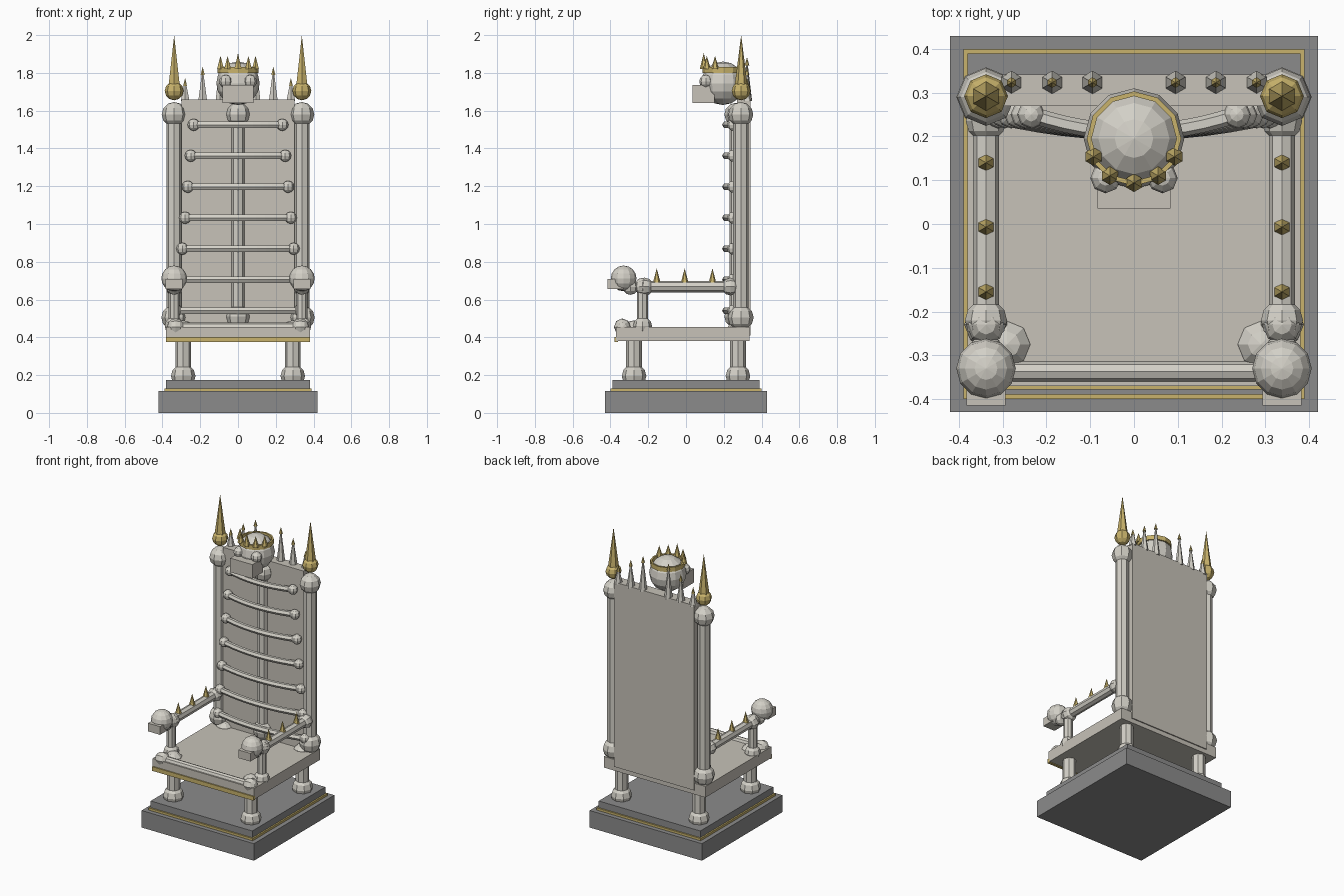
import bpy, bmesh, math
from mathutils import Vector, Matrix

cube = bpy.data.objects.get("Cube")
if cube:
    bpy.data.objects.remove(cube, do_unlink=True)


def material(name, rgb):
    m = bpy.data.materials.new(name)
    m.use_nodes = True
    m.diffuse_color = (*rgb, 1)
    m.node_tree.nodes["Principled BSDF"].inputs["Base Color"].default_value = (*rgb, 1)
    return m


BONE = material("pale bone", (0.65, 0.63, 0.57))
SEAT = material("aged bone", (0.57, 0.54, 0.48))
GOLD = material("gold", (0.58, 0.45, 0.15))
STONE = material("dark stone", (0.26, 0.26, 0.26))


def add_object(name, bm, mat):
    mesh = bpy.data.meshes.new(name)
    bm.to_mesh(mesh)
    bm.free()
    mesh.materials.append(mat)
    obj = bpy.data.objects.new(name, mesh)
    bpy.context.collection.objects.link(obj)
    return obj


def box(name, low, high, mat):
    low, high = Vector(low), Vector(high)
    bm = bmesh.new()
    place = Matrix.Translation((low + high) / 2) @ Matrix.Diagonal((*(high - low), 1))
    bmesh.ops.create_cube(bm, size=1, matrix=place)
    return add_object(name, bm, mat)


def ball(name, centre, radius, mat, segments=8, rings=6):
    bm = bmesh.new()
    bmesh.ops.create_uvsphere(bm, u_segments=segments, v_segments=rings, radius=radius,
                              matrix=Matrix.Translation(centre))
    return add_object(name, bm, mat)


def spike(name, base, radius, height, mat):
    bm = bmesh.new()
    bmesh.ops.create_cone(bm, cap_ends=True, segments=6, radius1=radius, radius2=0, depth=height,
                          matrix=Matrix.Translation(Vector(base) + Vector((0, 0, height / 2))))
    return add_object(name, bm, mat)


def bone(name, start, end, radius, knob_start, knob_end):
    """Eight-sided shaft with a faceted knob at each end."""
    start, end = Vector(start), Vector(end)
    axis = end - start
    turn = axis.to_track_quat('Z', 'Y').to_matrix().to_4x4()
    bm = bmesh.new()
    bmesh.ops.create_cone(bm, cap_ends=True, segments=8, radius1=radius, radius2=radius,
                          depth=axis.length, matrix=Matrix.Translation((start + end) / 2) @ turn)
    for point, knob in ((start, knob_start), (end, knob_end)):
        bmesh.ops.create_uvsphere(bm, u_segments=8, v_segments=6, radius=knob,
                                  matrix=Matrix.Translation(point) @ turn)
    return add_object(name, bm, BONE)


def rib(name, half_width, z):
    """Forward-bowed tube with a knob at each end."""
    curve = bpy.data.curves.new(name, 'CURVE')
    curve.dimensions = '3D'
    curve.bevel_depth = 0.019
    curve.bevel_resolution = 1
    steps = 12
    spline = curve.splines.new('POLY')
    spline.use_smooth = False
    spline.points.add(steps)
    for i, point in enumerate(spline.points):
        t = 2 * i / steps - 1
        point.co = (half_width * t, 0.21 + 0.04 * t * t, z, 1)
    curve.materials.append(BONE)
    obj = bpy.data.objects.new(name, curve)
    bpy.context.collection.objects.link(obj)
    bpy.ops.object.select_all(action='DESELECT')
    obj.select_set(True)
    bpy.context.view_layer.objects.active = obj
    bpy.ops.object.convert(target='MESH')
    for side in (-1, 1):
        ball(name + "_knob", (side * half_width, 0.25, z), 0.032, BONE)


# Stepped plinth
box("plinth_base", (-0.42, -0.43, 0), (0.42, 0.43, 0.115), STONE)
box("plinth_gold_band", (-0.39, -0.40, 0.115), (0.39, 0.40, 0.13), GOLD)
box("plinth_step", (-0.38, -0.39, 0.13), (0.38, 0.39, 0.175), STONE)

# Seat, gold front trim and back panel
box("seat", (-0.38, -0.37, 0.38), (0.38, 0.335, 0.455), SEAT)
box("seat_gold_trim", (-0.38, -0.378, 0.375), (0.38, -0.36, 0.403), GOLD)
box("back_panel", (-0.30, 0.27, 0.41), (0.30, 0.342, 1.66), SEAT)
bone("seat_front_rail", (-0.33, -0.337, 0.455), (0.33, -0.337, 0.455), 0.023, 0.045, 0.045)

for side, label in ((-1, "right"), (1, "left")):
    # Legs
    for y, end in ((-0.275, "front"), (0.275, "back")):
        bone(f"{label}_{end}_leg", (side * 0.29, y, 0.195), (side * 0.29, y, 0.43),
             0.042, 0.065, 0.06)

    # Back post with gold finial
    x = side * 0.338
    bone(f"{label}_back_post", (x, 0.29, 0.505), (x, 0.29, 1.58), 0.041, 0.068, 0.066)
    ball(f"{label}_finial_ball", (x, 0.292, 1.705), 0.05, GOLD)
    spike(f"{label}_finial_spike", (x, 0.292, 1.735), 0.034, 0.265, GOLD)

    # Armrest with gold spikes
    bone(f"{label}_arm_post", (x, -0.23, 0.46), (x, -0.23, 0.67), 0.029, 0.05, 0.045)
    bone(f"{label}_arm_rail", (x, -0.22, 0.668), (x, 0.235, 0.668), 0.03, 0.048, 0.046)
    for y in (-0.155, -0.007, 0.14):
        spike(f"{label}_arm_spike", (x, y, 0.69), 0.02, 0.075, GOLD)

    # Small skull at the end of the arm
    ball(f"{label}_arm_skull", (x, -0.33, 0.712), 0.068, BONE, 12, 8)
    ball(f"{label}_arm_skull_neck", (x, -0.295, 0.667), 0.042, BONE)
    box(f"{label}_arm_skull_jaw", (x - 0.045, -0.415, 0.655), (x + 0.045, -0.33, 0.71), SEAT)

    # Spikes along the top of the back
    for offset, top in ((0.095, 1.88), (0.187, 1.83), (0.28, 1.77)):
        spike(f"{label}_back_spike", (side * offset, 0.323, 1.65), 0.027, top - 1.65, BONE)
        spike(f"{label}_back_spike_tip", (side * offset, 0.323, top - 0.04), 0.012, 0.043, GOLD)

# Spine and ribs
bone("spine", (0, 0.265, 0.51), (0, 0.265, 1.58), 0.035, 0.062, 0.062)
for i in range(7):
    rib(f"rib_{i + 1}", 0.235 + 0.015 * i, 1.525 - 0.164 * i)

# Crowned skull at the top
skull = Vector((0, 0.195, 1.745))
ball("skull", skull, 0.115, BONE, 12, 8)
box("skull_jaw", (-0.083, 0.035, 1.64), (0.083, 0.15, 1.735), SEAT)
for side in (-1, 1):
    ball("skull_cheek", (side * 0.065, 0.105, 1.755), 0.035, BONE)

# Crown band as an open ring
bm = bmesh.new()
loops = []
for radius, z in ((0.097, 1.80), (0.108, 1.80), (0.108, 1.83), (0.097, 1.83)):
    loops.append([bm.verts.new((radius * math.cos(a), skull.y + radius * math.sin(a), z))
                  for a in (math.tau * k / 12 for k in range(12))])
for j in range(4):
    a, b = loops[j], loops[(j + 1) % 4]
    for k in range(12):
        n = (k + 1) % 12
        bm.faces.new((a[k], a[n], b[n], b[k]))
bmesh.ops.recalc_face_normals(bm, faces=bm.faces)
add_object("crown_band", bm, GOLD)

# Crown spikes over the brow
for k in range(-2, 3):
    angle = math.radians(33 * k)
    spot = (0.101 * math.sin(angle), skull.y - 0.101 * math.cos(angle), 1.82)
    spike("crown_spike", spot, 0.021, 0.085 if k == 0 else 0.07, GOLD)
